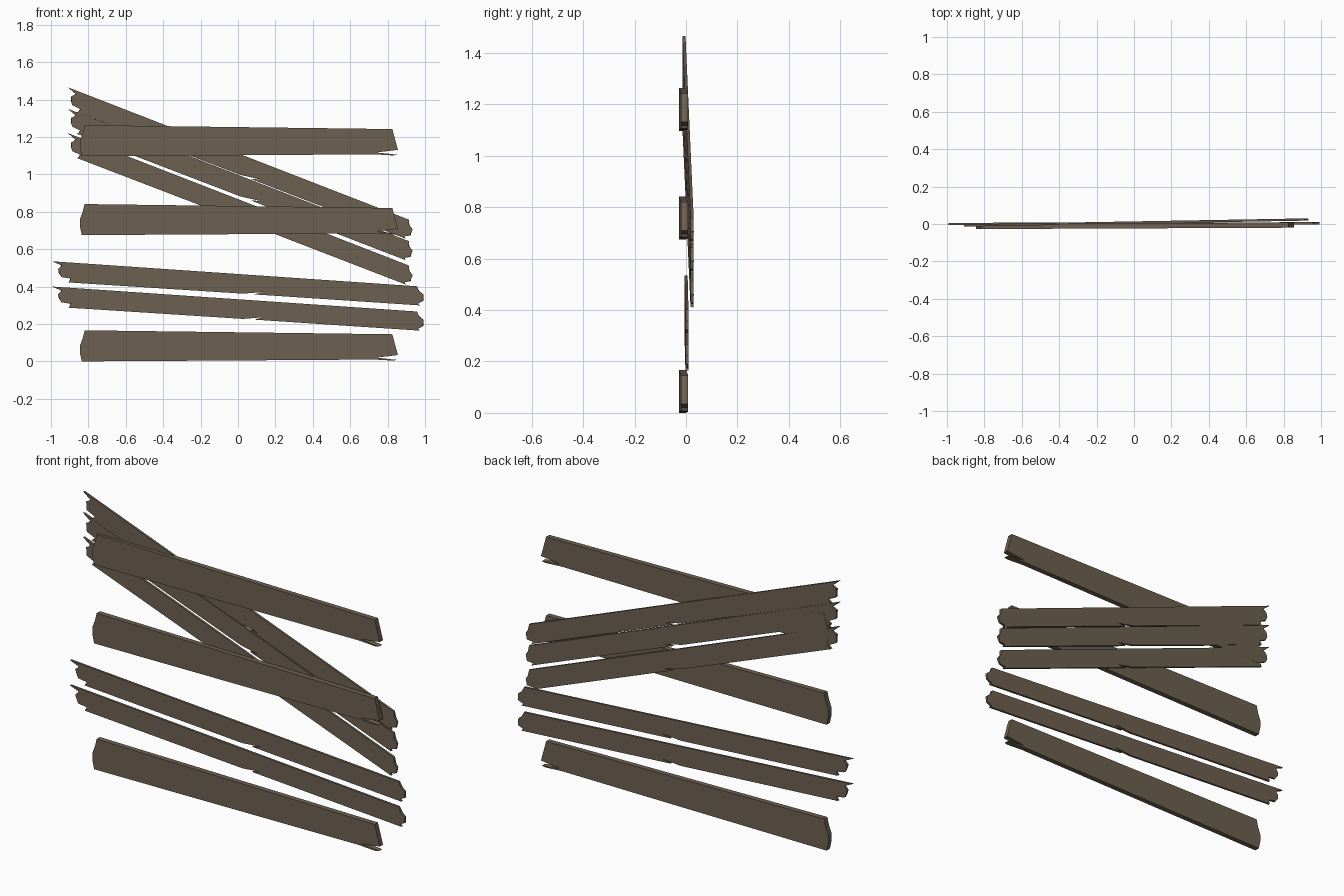
import bpy, bmesh, math
from mathutils import Matrix

if "Cube" in bpy.data.objects:
    bpy.data.objects.remove(bpy.data.objects["Cube"])

wood = bpy.data.materials.new("weathered_brown_wood")
wood.diffuse_color = (0.155, 0.118, 0.083, 1)
wood.use_nodes = True
wood.node_tree.nodes["Principled BSDF"].inputs["Base Color"].default_value = wood.diffuse_color


def plank(name, outline, thick, loc, slope=0.0, yaw=0.0, skew=0.0):
    """Extrude an x/z outline in y; skew staggers the broken ends front to back."""
    bm = bmesh.new()
    front = [bm.verts.new((x, -thick / 2, z)) for x, z in outline]
    back = [bm.verts.new((x - skew * (1 if i % 2 else -1) * (abs(x) > 0.7), thick / 2, z))
            for i, (x, z) in enumerate(outline)]
    bm.faces.new(front)
    bm.faces.new(back[::-1])
    n = len(outline)
    for i in range(n):
        j = (i + 1) % n
        bm.faces.new((front[i], back[i], back[j], front[j]))
    bmesh.ops.recalc_face_normals(bm, faces=bm.faces)
    bmesh.ops.triangulate(bm, faces=[f for f in bm.faces if len(f.verts) > 4])
    bm.transform(Matrix.Rotation(yaw, 4, 'Z') @ Matrix.Rotation(slope, 4, 'Y'))
    me = bpy.data.meshes.new(name)
    bm.to_mesh(me)
    bm.free()
    me.materials.append(wood)
    ob = bpy.data.objects.new(name, me)
    ob.location = loc
    bpy.context.collection.objects.link(ob)
    return ob


# Thick board: chipped left end, split lower right corner
thick_outline = [
    (-0.835, 0.0), (0.0, 0.005), (0.73, 0.01), (0.83, 0.004), (0.85, 0.008),
    (0.74, 0.02), (0.855, 0.034), (0.825, 0.145), (-0.82, 0.166),
    (-0.83, 0.125), (-0.845, 0.085), (-0.845, 0.045)]

# Thin board: jagged ends and a small crack in the lower edge
thin_outline = [
    (-0.905, -0.058), (0.03, -0.056), (0.14, -0.040), (0.09, -0.056),
    (0.975, -0.056), (0.968, -0.046), (0.992, -0.030), (0.995, 0.003),
    (0.968, 0.018), (0.957, 0.045), (-1.0, 0.049), (-0.945, 0.031),
    (-0.965, 0.010), (-0.955, -0.013), (-0.945, -0.032), (-0.893, -0.036)]

# Three thick horizontal boards in front
for i, z in enumerate((0.0, 0.675, 1.097)):
    plank(f"thick_board_{i + 1}", thick_outline, 0.028, (0, -0.0095, z),
          yaw=math.radians(0.25))

# Two thin gently sloping boards
for i, z in enumerate((0.285, 0.42)):
    plank(f"sloping_board_{i + 1}", thin_outline, 0.012, (0, 0.002, z),
          slope=math.radians(3.8), yaw=math.radians(0.1), skew=0.004)

# Three thin diagonal boards behind
for i, z in enumerate((0.815, 0.945, 1.06)):
    plank(f"diagonal_board_{i + 1}", thin_outline, 0.012, (0.005, 0.008, z),
          slope=math.radians(21.1), yaw=math.radians(1.0), skew=0.004)
